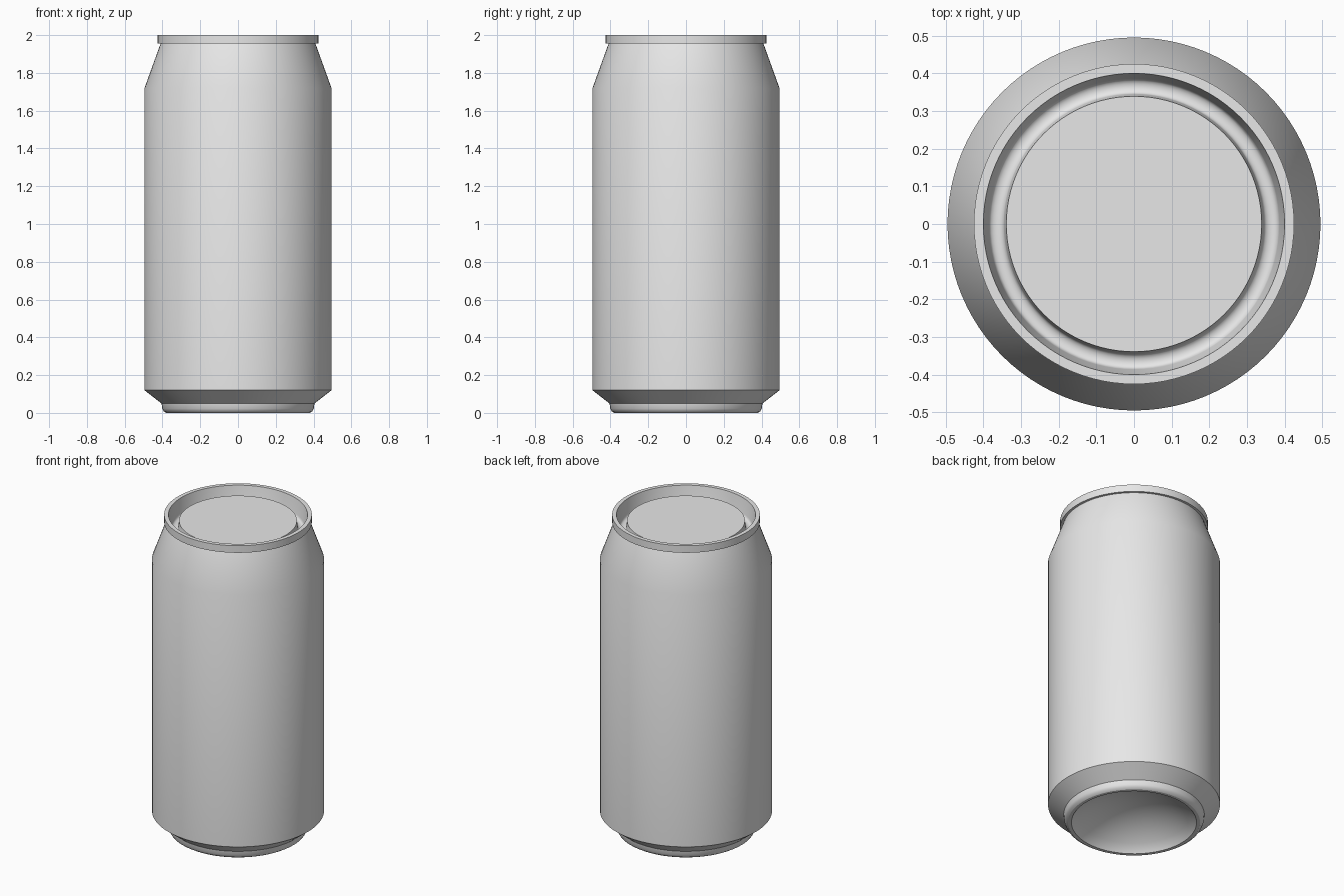
import bpy, bmesh, math

cube = bpy.data.objects.get("Cube")
if cube:
    bpy.data.objects.remove(cube, do_unlink=True)

SEGMENTS = 96

# Single aluminium colour
metal = bpy.data.materials.new("aluminium grey")
metal.use_nodes = True
GREY = (0.8, 0.8, 0.8, 1.0)
metal.diffuse_color = GREY
metal.node_tree.nodes["Principled BSDF"].inputs["Base Color"].default_value = GREY


def lathe(name, profile):
    """Revolve an (r, z) profile, listed from bottom to top of the wall, about z."""
    bm = bmesh.new()
    verts = [bm.verts.new((r, 0, z)) for r, z in profile]
    edges = [bm.edges.new(pair) for pair in zip(verts, verts[1:])]
    bmesh.ops.spin(bm, geom=verts + edges, axis=(0, 0, 1), cent=(0, 0, 0),
                   angle=2 * math.pi, steps=SEGMENTS)
    bmesh.ops.remove_doubles(bm, verts=bm.verts, dist=1e-5)
    bmesh.ops.recalc_face_normals(bm, faces=bm.faces)
    mesh = bpy.data.meshes.new(name)
    bm.to_mesh(mesh)
    bm.free()
    mesh.materials.append(metal)
    obj = bpy.data.objects.new(name, mesh)
    bpy.context.collection.objects.link(obj)
    bpy.ops.object.select_all(action="DESELECT")
    obj.select_set(True)
    bpy.context.view_layer.objects.active = obj
    bpy.ops.object.shade_smooth_by_angle(angle=math.radians(30))


# Concave dome under the base: arc from the centre out to the foot
DOME_R, DOME_H = 0.345, 0.13
ball = (DOME_R ** 2 + DOME_H ** 2) / (2 * DOME_H)
sweep = math.asin(DOME_R / ball)
dome = [(ball * math.sin(sweep * i / 10),
         0.02 + DOME_H - ball * (1 - math.cos(sweep * i / 10))) for i in range(11)]

# Rounded foot, chamfer, straight wall and tapered shoulder
foot = [(0.36, 0.0), (0.38, 0.0), (0.393, 0.008), (0.401, 0.022), (0.405, 0.05)]
wall = [(0.495, 0.12), (0.495, 1.72), (0.41, 1.955)]

# Rolled rim, rounded groove and raised lid panel
rim = [(0.425, 1.955), (0.425, 2.0), (0.40, 2.0), (0.386, 1.915)]
groove = [(0.365 + 0.02 * math.cos(a), 1.91 - 0.014 * math.sin(a))
          for a in (math.pi * k / 8 for k in range(1, 8))]
lid = [(0.345, 1.91), (0.339, 1.962), (0.0, 1.962)]

lathe("can", dome + foot + wall + rim + groove + lid)
